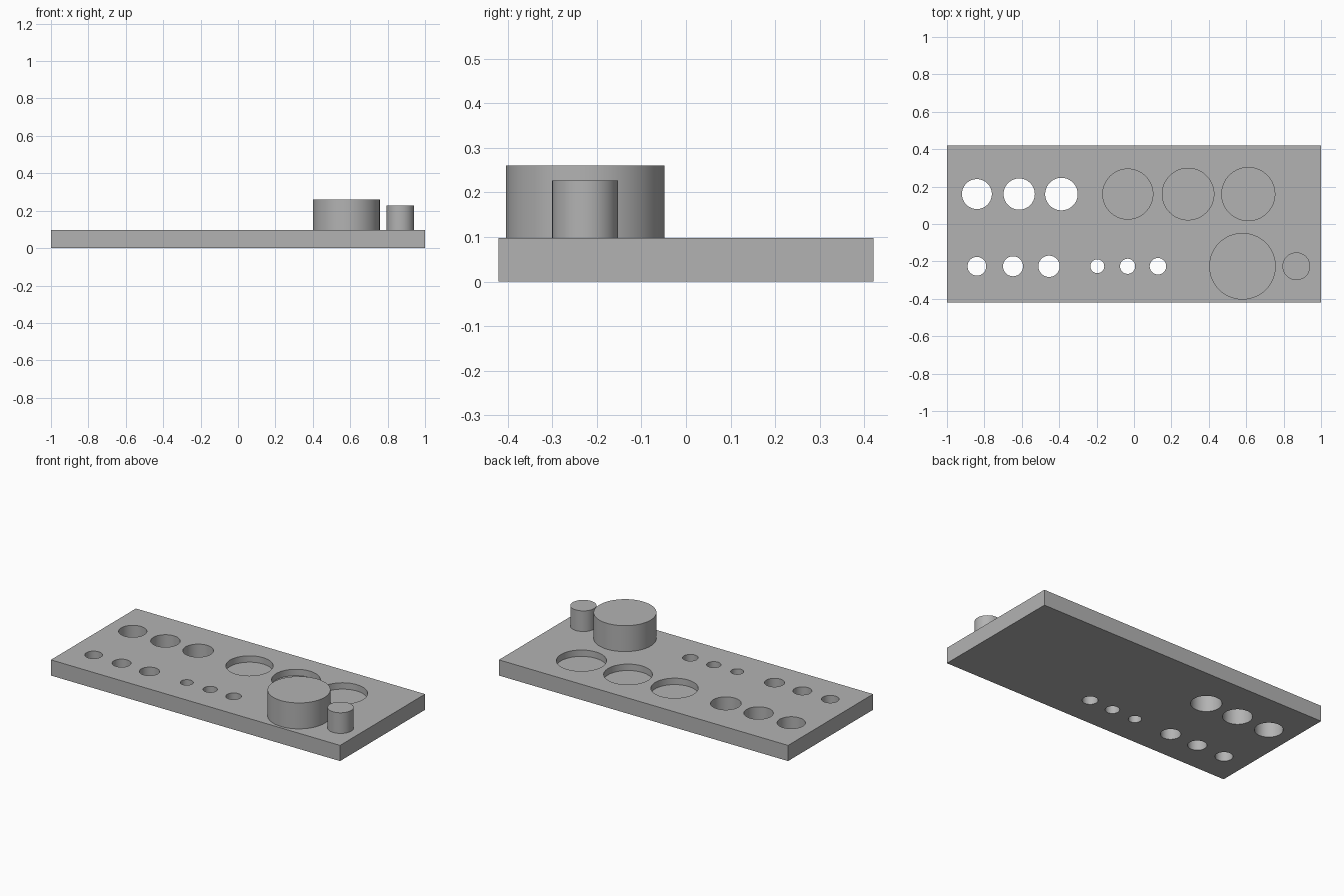
import bpy
import math

cube = bpy.data.objects.get("Cube")
if cube:
    bpy.data.objects.remove(cube, do_unlink=True)

PLATE_TOP = 0.098
BACK_ROW, FRONT_ROW = 0.16, -0.226

grey = bpy.data.materials.new("plain grey")
grey.use_nodes = True
colour = (0.45, 0.45, 0.45, 1)
grey.diffuse_color = colour
grey.node_tree.nodes["Principled BSDF"].inputs["Base Color"].default_value = colour


def cylinder(name, x, y, radius, bottom, top):
    bpy.ops.mesh.primitive_cylinder_add(
        vertices=64, radius=radius, depth=top - bottom,
        location=(x, y, (bottom + top) / 2))
    obj = bpy.context.object
    obj.name = name
    obj.data.materials.append(grey)
    return obj


def smooth(obj):
    bpy.ops.object.select_all(action='DESELECT')
    obj.select_set(True)
    bpy.context.view_layer.objects.active = obj
    bpy.ops.object.shade_smooth_by_angle(angle=math.radians(30))


# Base plate
bpy.ops.mesh.primitive_cube_add(size=1, location=(0, 0, PLATE_TOP / 2))
plate = bpy.context.object
plate.name = "base_plate"
plate.scale = (2, 0.84, PLATE_TOP)
bpy.ops.object.transform_apply(location=False, rotation=False, scale=True)
plate.data.materials.append(grey)

# Rows of holes: name, first x, spacing, y, first radius, radius step, floor height
rows = [
    ("large_hole", -0.84, 0.226, BACK_ROW, 0.08, 0.0035, -0.1),
    ("medium_hole", -0.84, 0.193, FRONT_ROW, 0.05, 0.0035, -0.1),
    ("small_hole", -0.196, 0.162, FRONT_ROW, 0.037, 0.0035, -0.1),
    ("round_recess", -0.033, 0.322, BACK_ROW, 0.134, 0.004, 0.058),
]
cutters = []
for name, x, spacing, y, radius, step, floor in rows:
    for i in range(3):
        cutters.append(cylinder(f"{name}_cutter_{i + 1}", x + i * spacing, y,
                                radius + i * step, floor, 0.2))

for cutter in cutters:
    cut = plate.modifiers.new(cutter.name, 'BOOLEAN')
    cut.operation = 'DIFFERENCE'
    cut.solver = 'EXACT'
    cut.object = cutter
    bpy.ops.object.select_all(action='DESELECT')
    bpy.context.view_layer.objects.active = plate
    bpy.ops.object.modifier_apply(modifier=cut.name)
    bpy.data.objects.remove(cutter, do_unlink=True)
smooth(plate)

# Round pegs standing on the plate
for name, x, radius, top in [("large_peg", 0.58, 0.178, 0.26),
                             ("small_peg", 0.868, 0.074, 0.227)]:
    smooth(cylinder(name, x, FRONT_ROW, radius, PLATE_TOP, top))
